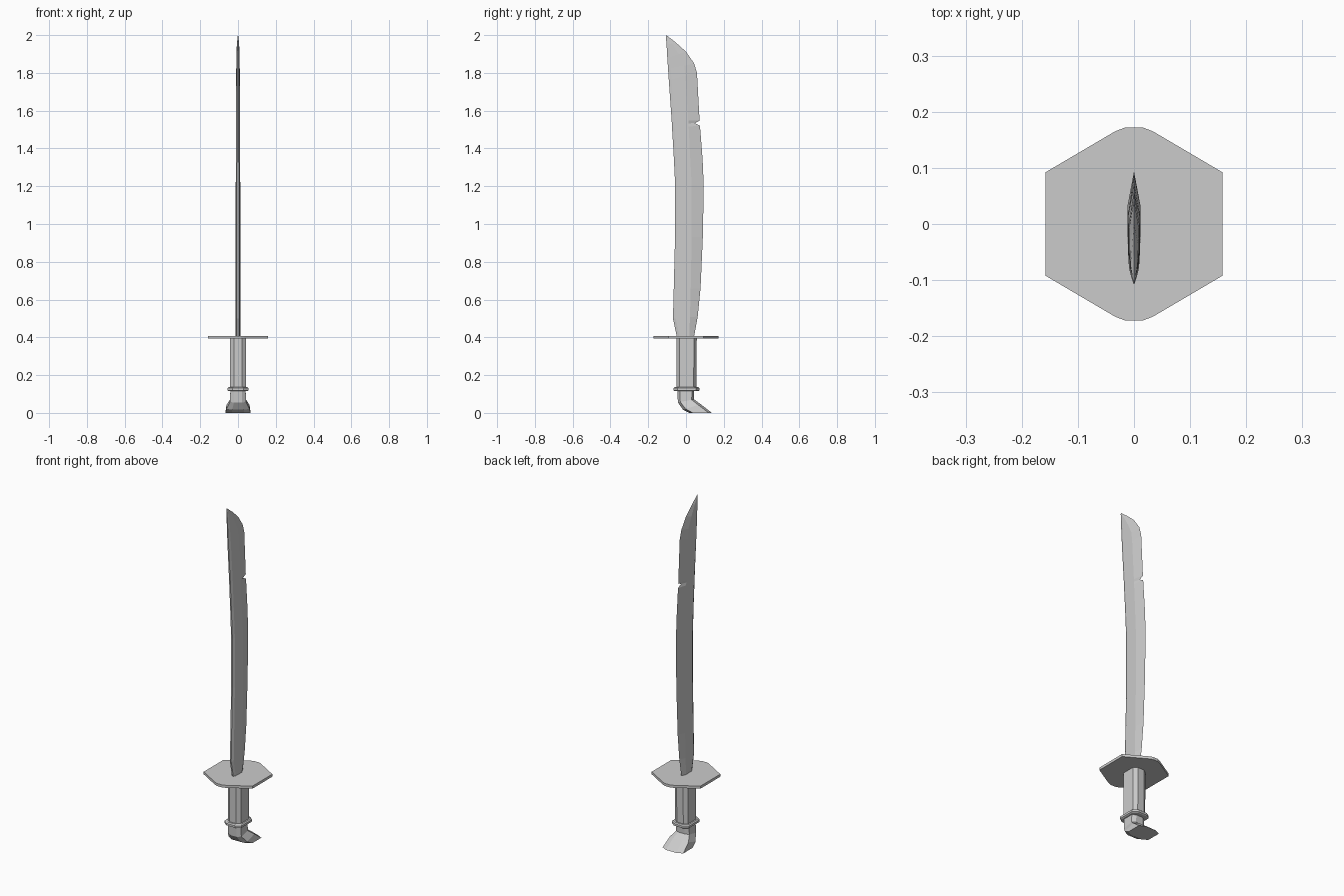
import bpy, bmesh

if "Cube" in bpy.data.objects:
    bpy.data.objects.remove(bpy.data.objects["Cube"])


def loft(name, rings):
    """Skin closed rings of equal point count and cap both ends."""
    bm = bmesh.new()
    loops = [[bm.verts.new(p) for p in ring] for ring in rings]
    n = len(loops[0])
    for a, b in zip(loops, loops[1:]):
        for i in range(n):
            j = (i + 1) % n
            bm.faces.new((a[i], a[j], b[j], b[i]))
    bm.faces.new(loops[0][::-1])
    bm.faces.new(loops[-1])
    bmesh.ops.recalc_face_normals(bm, faces=bm.faces)
    mesh = bpy.data.meshes.new(name)
    bm.to_mesh(mesh)
    bm.free()
    obj = bpy.data.objects.new(name, mesh)
    bpy.context.collection.objects.link(obj)
    return obj


def oct_ring(back, front, hx):
    """Long octagon spanning two (y, z) points, hx = half width in x."""
    pts = []
    for x, t in ((-.5, 0), (.5, 0), (1, .15), (1, .86),
                 (.5, 1), (-.5, 1), (-1, .86), (-1, .15)):
        pts.append((x * hx, back[0] + t * (front[0] - back[0]),
                    back[1] + t * (front[1] - back[1])))
    return pts


def level(z, y0, y1, hx):
    return oct_ring((y0, z), (y1, z), hx)


# Blade: spine (y, z), bevel ridge distance, edge (y, z), half thickness
blade_rows = [
    (-.048, .400, .065, .042, .400, .012),
    (-.069, .500, .090, .062, .510, .012),
    (-.065, .650, .090, .077, .660, .012),
    (-.058, .930, .088, .089, .930, .012),
    (-.058, 1.220, .088, .094, 1.200, .012),
    (-.066, 1.380, .088, .088, 1.340, .011),
    (-.074, 1.510, .088, .074, 1.520, .011),
    (-.075, 1.530, .088, .046, 1.534, .011),
    (-.076, 1.550, .088, .072, 1.547, .011),
    (-.091, 1.760, .088, .058, 1.800, .010),
    (-.095, 1.820, .085, .043, 1.850, .009),
    (-.099, 1.880, .060, .000, 1.912, .008),
    (-.103, 1.950, .030, -.053, 1.960, .006),
    (-.107, 1.995, .001, -.104, 2.000, .001),
]
rings = []
for ys, zs, ridge, ye, ze, t in blade_rows:
    w = ye - ys
    half = [(t * .35, 0), (t * .9, min(.014, w * .2)), (t, ridge)]
    right = [(x, ys + d, zs + (ze - zs) * d / w) for x, d in half]
    left = [(-x, y, z) for x, y, z in reversed(right)]
    rings.append(right + [(0, ye, ze)] + left)
loft("blade", rings)

# Guard: hexagonal plate with blunted front and back corners
quarter = [(.158, .092), (.034, .165), (.016, .172)]
outline = quarter + [(-x, y) for x, y in reversed(quarter)]
outline += [(-x, -y) for x, y in outline]
loft("guard", [[(x, y, z) for x, y in outline] for z in (.393, .408)])

# Grip: faceted column
loft("grip", [level(.125, -.05, .055, .042), level(.395, -.05, .057, .042)])

# Collar: chamfered ring at the foot of the grip
loft("collar", [level(.115, -.060, .065, .050), level(.119, -.067, .071, .056),
                level(.131, -.067, .071, .056), level(.136, -.060, .065, .050)])

# Pommel: flares and hooks towards the cutting edge
loft("pommel", [
    oct_ring((-.046, .125), (.044, .125), .040),
    oct_ring((-.043, .055), (.042, .072), .043),
    oct_ring((-.016, .017), (.078, .046), .061),
    oct_ring((.018, 0), (.137, 0), .067),
])
